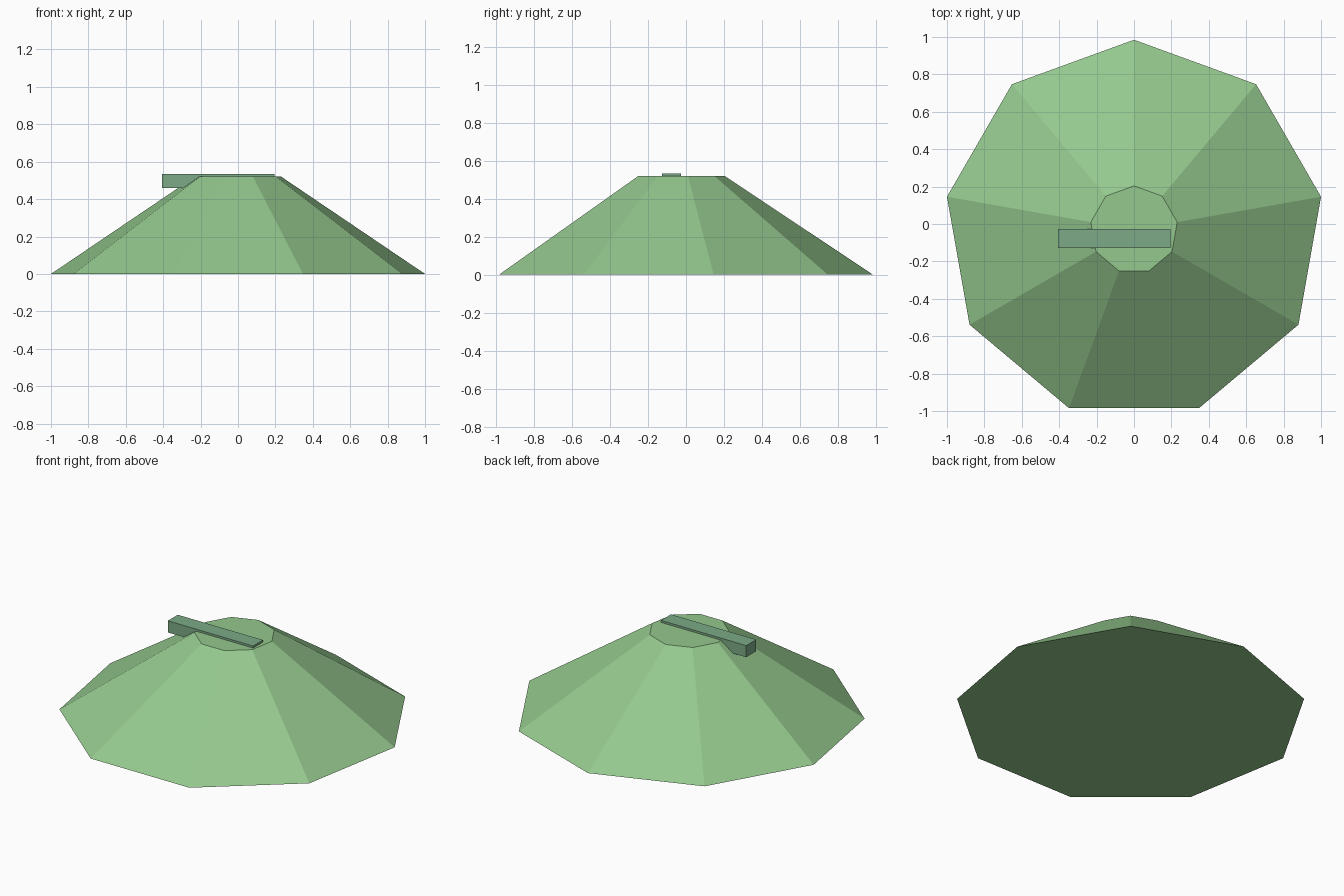
import bpy, bmesh, math

if "Cube" in bpy.data.objects:
    bpy.data.objects.remove(bpy.data.objects["Cube"])


def make_object(name, bm, color):
    bmesh.ops.recalc_face_normals(bm, faces=bm.faces)
    mesh = bpy.data.meshes.new(name)
    bm.to_mesh(mesh)
    bm.free()
    obj = bpy.data.objects.new(name, mesh)
    bpy.context.collection.objects.link(obj)
    mat = bpy.data.materials.new(name + "_color")
    mat.diffuse_color = color
    mat.use_nodes = True
    mat.node_tree.nodes["Principled BSDF"].inputs["Base Color"].default_value = mat.diffuse_color
    mesh.materials.append(mat)
    return obj


# Nine-sided mound: truncated cone with one corner pointing to the back
SIDES, BASE_R, TOP_R, HEIGHT, CENTRE_Y = 9, 1.0154, 0.2345, 0.52, -0.0306
bm = bmesh.new()
rings = []
for radius, z in ((BASE_R, 0.0), (TOP_R, HEIGHT)):
    ring = []
    for i in range(SIDES):
        a = math.pi / 2 + 2 * math.pi * i / SIDES
        ring.append(bm.verts.new((radius * math.cos(a),
                                  CENTRE_Y + radius * math.sin(a), z)))
    rings.append(ring)
    bm.faces.new(ring)
base, top = rings
for i in range(SIDES):
    j = (i + 1) % SIDES
    bm.faces.new((base[i], base[j], top[j], top[i]))
make_object("mound", bm, (0.30, 0.58, 0.27, 1))

# Flat bar sunk into the top and overhanging the left side
bm = bmesh.new()
bmesh.ops.create_cube(bm, size=1)
bmesh.ops.scale(bm, vec=(0.60, 0.10, 0.074), verts=bm.verts)
bmesh.ops.translate(bm, vec=(-0.105, -0.077, 0.496), verts=bm.verts)
make_object("top_bar", bm, (0.20, 0.40, 0.24, 1))
